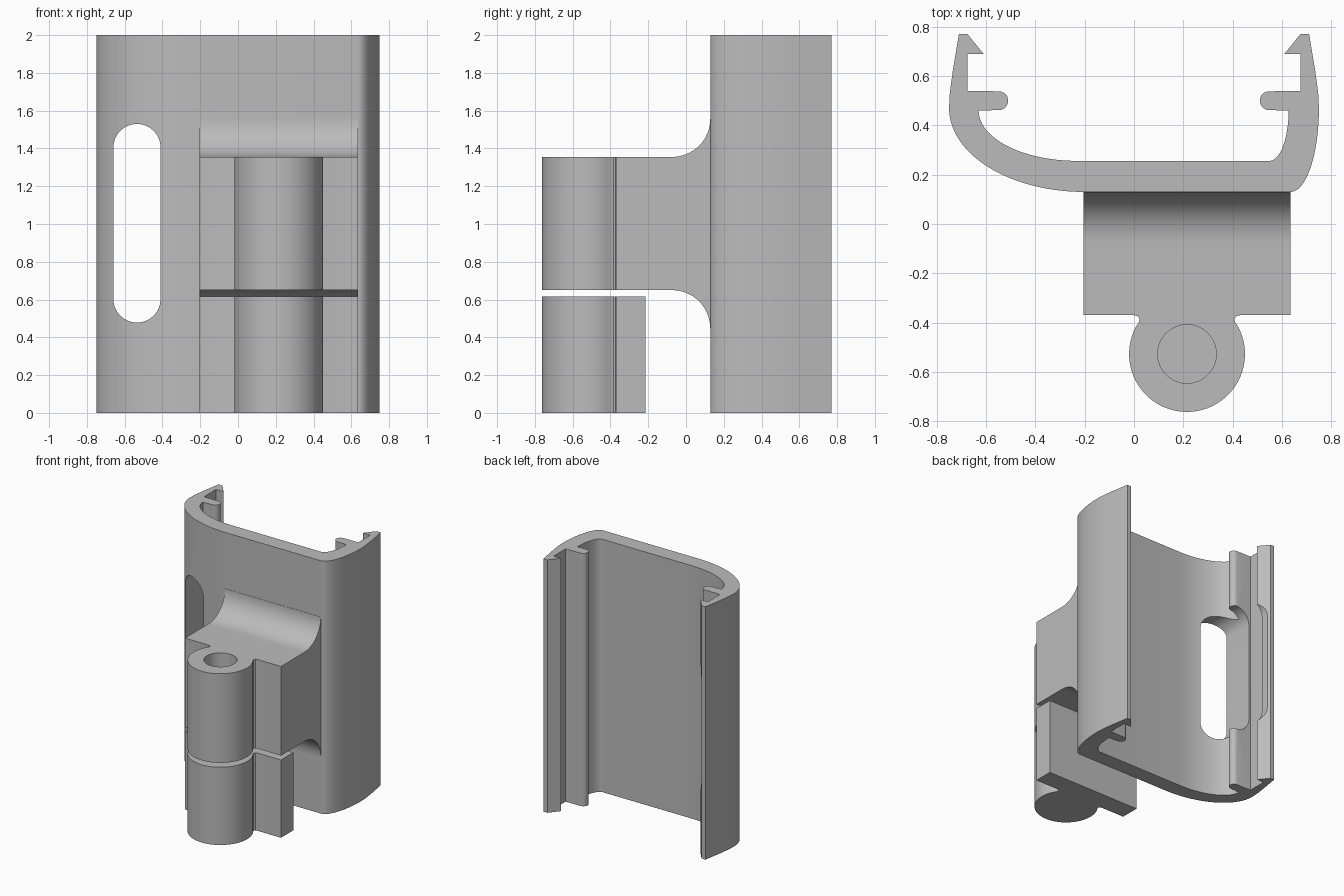
import bpy, bmesh, math
from mathutils import Matrix

if "Cube" in bpy.data.objects:
    bpy.data.objects.remove(bpy.data.objects["Cube"])

grey = bpy.data.materials.new("plain grey")
grey.diffuse_color = (0.5, 0.5, 0.5, 1)
grey.use_nodes = True
grey.node_tree.nodes["Principled BSDF"].inputs["Base Color"].default_value = grey.diffuse_color


def arc(cx, cy, rx, ry, a0, a1, n=16):
    """Points along an elliptical arc, angles in degrees."""
    angles = [math.radians(a0 + (a1 - a0) * i / n) for i in range(n + 1)]
    return [(cx + rx * math.cos(a), cy + ry * math.sin(a)) for a in angles]


def prism(name, pts, lo, hi, axis="z"):
    """Extrude a closed profile along z (xy profile), x (yz) or y (xz)."""
    place = {"z": lambda u, v, w: (u, v, w),
             "x": lambda u, v, w: (w, u, v),
             "y": lambda u, v, w: (u, w, v)}[axis]
    bm = bmesh.new()
    rings = [[bm.verts.new(place(u, v, w)) for u, v in pts] for w in (lo, hi)]
    bm.faces.new(rings[0])
    bm.faces.new(rings[1])
    for i in range(len(pts)):
        j = (i + 1) % len(pts)
        bm.faces.new((rings[0][i], rings[0][j], rings[1][j], rings[1][i]))
    bmesh.ops.recalc_face_normals(bm, faces=bm.faces)
    mesh = bpy.data.meshes.new(name)
    bm.to_mesh(mesh)
    bm.free()
    mesh.materials.append(grey)
    ob = bpy.data.objects.new(name, mesh)
    bpy.context.collection.objects.link(ob)
    return ob


def combine(ob, other, operation):
    """Boolean the other part into ob, then discard it."""
    mod = ob.modifiers.new("combine", "BOOLEAN")
    mod.operation, mod.object, mod.solver = operation, other, "EXACT"
    graph = bpy.context.evaluated_depsgraph_get()
    mesh = bpy.data.meshes.new_from_object(ob.evaluated_get(graph))
    ob.modifiers.clear()
    ob.data = mesh
    bpy.data.objects.remove(other)


# Clip shell: snap hooks and rounded ribs at both ends, wide curve on the left
hook = [(0.51 + 0.04, 0.54), (0.675, 0.54), (0.675, 0.69), (0.61, 0.69),
        (0.675, 0.77), (0.71, 0.77), (0.735, 0.62), (0.747, 0.53)]
rib = arc(0.548, 0.5, 0.038, 0.038, 270, 90, 12)
right_end = rib + hook[1:]
left_end = [(-x, y) for x, y in reversed(right_end)]
profile = (right_end
           + arc(0.635, 0.47, 0.115, 0.34, 0, -90)
           + arc(-0.2, 0.47, 0.55, 0.34, 270, 180, 28)
           + left_end
           + arc(-0.23, 0.46, 0.4, 0.204, 180, 270, 28)
           + arc(0.55, 0.46, 0.077, 0.204, -90, 0))
shell = prism("clip_shell", profile, 0, 2)

# Long rounded slot through the left side of the shell
slot = arc(-0.535, 1.405, 0.125, 0.125, 0, 180) + arc(-0.535, 0.603, 0.125, 0.125, 180, 360)
combine(shell, prism("slot_cutter", slot, 0, 1, "y"), "DIFFERENCE")

# Hinge leaf outline: plate with a barrel joined by a small rounded neck
CX, CY = 0.215, -0.527
neck = [(-0.195, 0.128), (-0.192, 0.142), (-0.2, 0.153), (-0.215, 0.157)]
a = math.degrees(math.atan2(0.128, 0.196))


def leaf(name, back, lo, hi):
    left = [(CX + x, CY + y) for x, y in reversed(neck)]
    right = [(CX - x, CY + y) for x, y in neck]
    barrel = arc(CX, CY, 0.235, 0.235, 180 - a, 360 + a, 48)[1:-1]
    pts = [(-0.205, back), (-0.205, -0.37)] + left + barrel + right
    return prism(name, pts + [(0.635, -0.37), (0.635, back)], lo, hi)


upper = leaf("upper_hinge_leaf", -0.2, 0.65, 1.355)
lower = leaf("lower_hinge_leaf", -0.215, 0, 0.615)

# Bracket flaring into the shell above and below the upper leaf
side = ([(-0.3, 0.65)] + arc(-0.075, 0.45, 0.203, 0.2, 90, 0)
        + [(0.16, 0.45), (0.16, 1.555)] + arc(-0.075, 1.555, 0.203, 0.2, 0, -90)
        + [(-0.3, 1.355)])
combine(upper, prism("bracket", side, -0.205, 0.635, "x"), "UNION")

# Pin hole through the upper barrel and blind in the lower one
for part in (upper, lower):
    pin = prism("pin_cutter", arc(CX, CY, 0.119, 0.119, 0, 352.5, 47), 0.1, 1.6)
    combine(part, pin, "DIFFERENCE")

# Smooth curves with crisp edges
for ob in (shell, upper, lower):
    bpy.ops.object.select_all(action="DESELECT")
    ob.select_set(True)
    bpy.context.view_layer.objects.active = ob
    bpy.ops.object.shade_smooth_by_angle(angle=math.radians(30))
